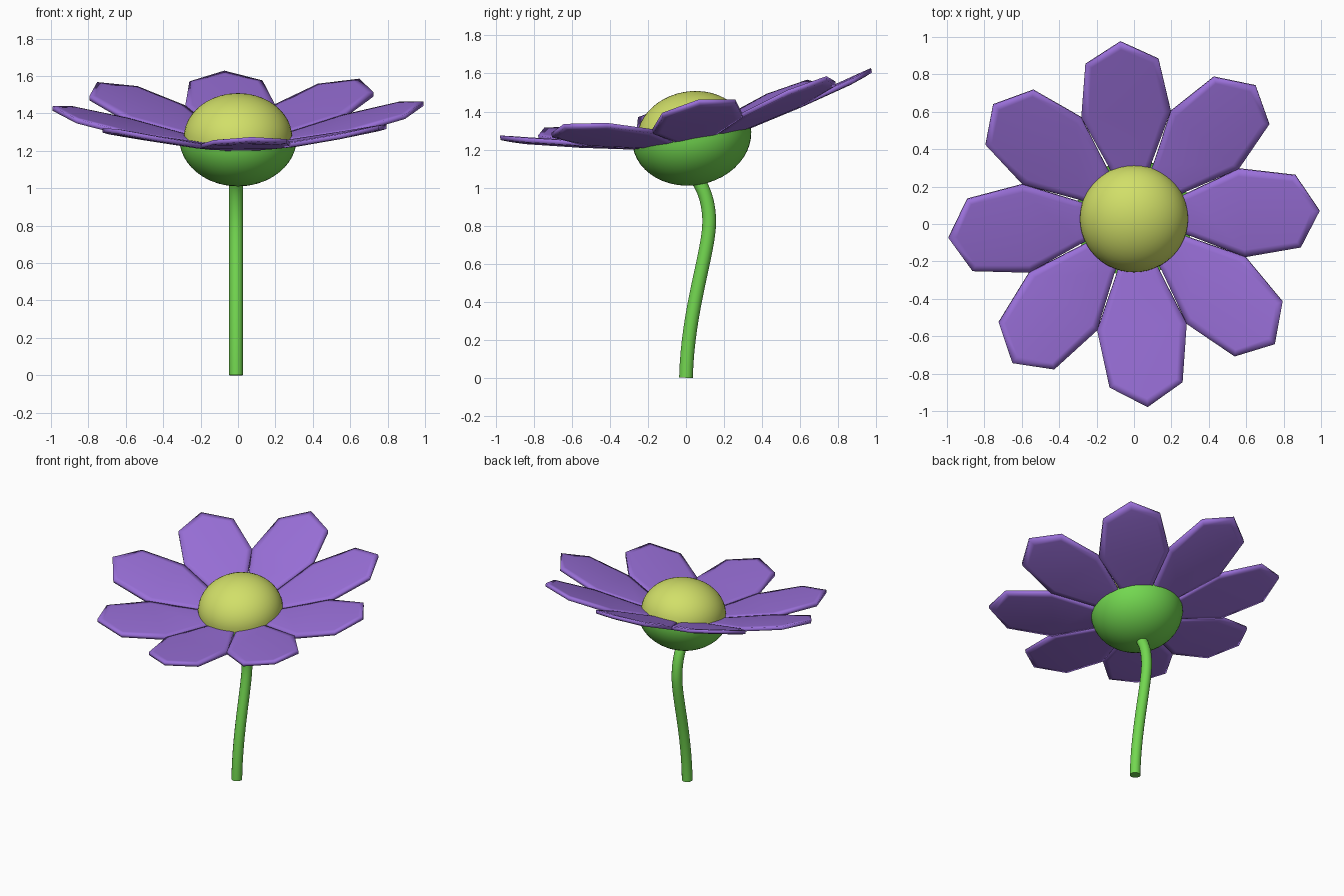
import bpy, bmesh, math
from mathutils import Matrix

if "Cube" in bpy.data.objects:
    bpy.data.objects.remove(bpy.data.objects["Cube"])


def material(name, rgb):
    m = bpy.data.materials.new(name)
    m.diffuse_color = (*rgb, 1)
    m.use_nodes = True
    m.node_tree.nodes["Principled BSDF"].inputs["Base Color"].default_value = m.diffuse_color
    return m


purple = material("purple", (0.32, 0.16, 0.69))
yellow = material("yellow", (0.64, 0.74, 0.14))
green = material("green", (0.17, 0.68, 0.08))

# The whole head leans towards the front
HEAD = Matrix.Translation((0, 0.03, 1.27)) @ Matrix.Rotation(math.radians(10.3), 4, 'X')


def add_object(name, bm, mat, matrix, angle):
    bmesh.ops.recalc_face_normals(bm, faces=bm.faces)
    me = bpy.data.meshes.new(name)
    bm.to_mesh(me)
    bm.free()
    me.materials.append(mat)
    ob = bpy.data.objects.new(name, me)
    bpy.context.collection.objects.link(ob)
    ob.matrix_world = matrix
    bpy.ops.object.select_all(action='DESELECT')
    ob.select_set(True)
    bpy.context.view_layer.objects.active = ob
    bpy.ops.object.shade_smooth_by_angle(angle=math.radians(angle))
    return ob


def half_ball(name, radius, height, side, mat):
    """Squashed hemisphere; side is +1 for a dome, -1 for a bowl."""
    bm = bmesh.new()
    bmesh.ops.create_uvsphere(bm, u_segments=48, v_segments=24, radius=1)
    bmesh.ops.bisect_plane(bm, geom=bm.verts[:] + bm.edges[:] + bm.faces[:], dist=1e-4,
                           plane_co=(0, 0, 0), plane_no=(0, 0, -side), clear_outer=True)
    bmesh.ops.holes_fill(bm, edges=[e for e in bm.edges if e.is_boundary])
    bmesh.ops.scale(bm, vec=(radius, radius, height), verts=bm.verts)
    add_object(name, bm, mat, HEAD, 50)


# Flower centre and the green cup beneath it
half_ball("flower_centre", 0.29, 0.236, 1, yellow)
half_ball("flower_cup", 0.315, 0.258, -1, green)

# Petal rows from base to tip: distance out, half width, height
OUTER = [(0.20, 0.08, -0.02), (0.30, 0.118, 0.0), (0.58, 0.24, 0.062),
         (0.88, 0.196, 0.137), (0.995, 0, 0.172)]
INNER = [(0.22, 0.06, -0.015), (0.31, 0.09, 0.002), (0.575, 0.20, 0.061),
         (0.86, 0.165, 0.132), (0.95, 0, 0.158)]


def petal_ring(bm, rows, dz):
    right = [bm.verts.new((u, w, z + dz)) for u, w, z in rows]
    left = [bm.verts.new((u, -w, z + dz)) for u, w, z in rows[:-1]]
    return right + left[::-1]


def petal(name, angle):
    bm = bmesh.new()
    rings = [petal_ring(bm, r, dz) for r, dz in
             ((INNER, 0.016), (OUTER, 0.012), (OUTER, -0.012), (INNER, -0.016))]
    n = len(rings[0])
    # Rim
    for a, b in zip(rings, rings[1:]):
        for i in range(n):
            j = (i + 1) % n
            bm.faces.new((a[i], a[j], b[j], b[i]))
    # Upper and lower surfaces, in strips across the petal
    for r in (rings[0], rings[3]):
        for i in range(3):
            bm.faces.new((r[i], r[i + 1], r[n - 2 - i], r[n - 1 - i]))
        bm.faces.new((r[3], r[4], r[5]))
    add_object(name, bm, purple, HEAD @ Matrix.Rotation(angle, 4, 'Z'), 180)


for k in range(8):
    petal(f"petal_{k + 1}", math.radians(45 * k + 4.2))

# Curved stem
curve = bpy.data.curves.new("stem", 'CURVE')
curve.dimensions = '3D'
curve.bevel_depth = 0.037
curve.bevel_resolution = 5
curve.use_fill_caps = True
curve.resolution_u = 16
spline = curve.splines.new('BEZIER')
spline.bezier_points.add(2)
# Each point: left handle, position, right handle as (y, z)
path = [((0, -0.2), (0, 0), (0.008, 0.36)),
        ((0.122, 0.66), (0.122, 0.82), (0.122, 0.93)),
        ((0.085, 1.03), (0.03, 1.07), (0, 1.09))]
for p, (l, c, r) in zip(spline.bezier_points, path):
    p.handle_left_type = p.handle_right_type = 'FREE'
    p.handle_left, p.co, p.handle_right = [(-0.01, *v) for v in (l, c, r)]
stem = bpy.data.objects.new("stem", curve)
bpy.context.collection.objects.link(stem)
curve.materials.append(green)
bpy.ops.object.select_all(action='DESELECT')
stem.select_set(True)
bpy.context.view_layer.objects.active = stem
bpy.ops.object.convert(target='MESH')
bpy.ops.object.shade_smooth_by_angle(angle=math.radians(50))
